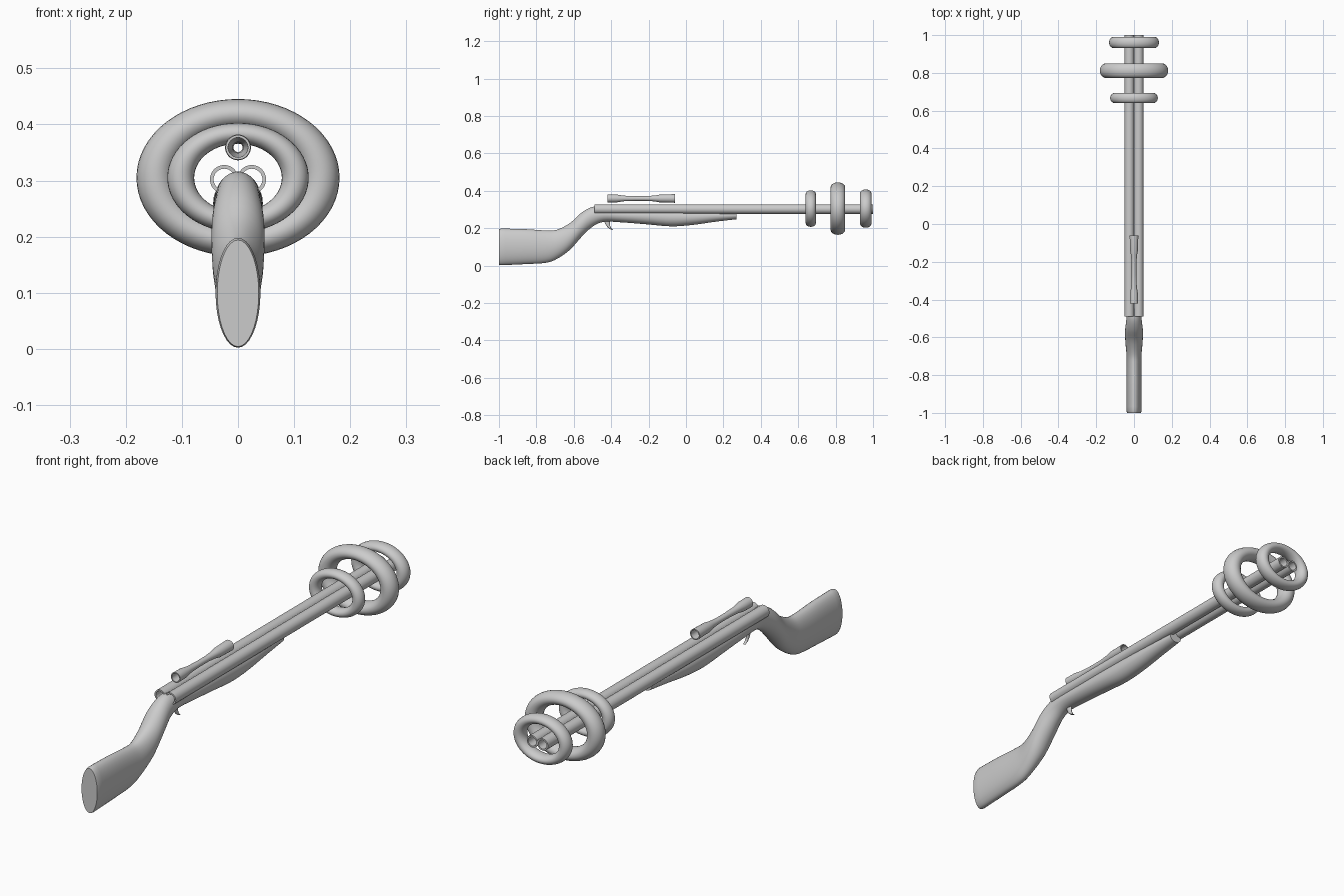
import bpy, bmesh, math
from mathutils import Vector

cube = bpy.data.objects.get("Cube")
if cube:
    bpy.data.objects.remove(cube)

grey = bpy.data.materials.new("light_grey")
grey.use_nodes = True
COLOUR = (0.6, 0.6, 0.6, 1)
grey.diffuse_color = COLOUR
grey.node_tree.nodes["Principled BSDF"].inputs["Base Color"].default_value = COLOUR


def bridge(bm, a, b):
    for i in range(len(a)):
        j = (i + 1) % len(a)
        bm.faces.new((a[i], a[j], b[j], b[i]))


def finish(bm, name, angle=40):
    bmesh.ops.recalc_face_normals(bm, faces=bm.faces)
    mesh = bpy.data.meshes.new(name)
    bm.to_mesh(mesh)
    bm.free()
    mesh.materials.append(grey)
    mesh.shade_smooth()
    mesh.set_sharp_from_angle(angle=math.radians(angle))
    obj = bpy.data.objects.new(name, mesh)
    bpy.context.collection.objects.link(obj)
    return obj


def lathe(name, profile, centre, squash=1.0, sides=48):
    """Revolve a closed (radius, y) profile around the y axis."""
    bm = bmesh.new()
    rings = []
    for k in range(sides):
        a = 2 * math.pi * k / sides
        rings.append([bm.verts.new((centre[0] + r * math.cos(a), centre[1] + y,
                                    centre[2] + r * math.sin(a) * squash))
                      for r, y in profile])
    for k in range(sides):
        bridge(bm, rings[k], rings[(k + 1) % sides])
    return finish(bm, name)


def smooth_path(points, steps):
    """Catmull-Rom interpolation through the points."""
    pts = [Vector(p) for p in points]
    out = []
    for i in range(len(pts) - 1):
        a, b, c, d = pts[max(i - 1, 0)], pts[i], pts[i + 1], pts[min(i + 2, len(pts) - 1)]
        for s in range(steps):
            t = s / steps
            out.append(b + (c - a) * (t / 2) + (2 * a - 5 * b + 4 * c - d) * (t * t / 2)
                       + (3 * b - a - 3 * c + d) * (t ** 3 / 2))
    return out + [pts[-1]]


def loft(name, stations, sides=36):
    """Skin elliptical sections given as (y, top, bottom, half width)."""
    bm = bmesh.new()
    rings = []
    for y, top, bottom, half in stations:
        ring = []
        for k in range(sides):
            a = 2 * math.pi * k / sides
            ring.append(bm.verts.new((half * math.cos(a), y,
                                      (top + bottom) / 2 + (top - bottom) / 2 * math.sin(a))))
        rings.append(ring)
    for a, b in zip(rings, rings[1:]):
        bridge(bm, a, b)
    bm.faces.new(rings[0])
    bm.faces.new(rings[-1])
    return finish(bm, name)


# Wooden body: butt, curved neck and fore-end in one skin
body = [
    (-0.99, 0.198, 0.002, 0.040),
    (-0.86, 0.195, 0.008, 0.040),
    (-0.75, 0.188, 0.015, 0.039),
    (-0.69, 0.192, 0.036, 0.040),
    (-0.62, 0.228, 0.085, 0.046),
    (-0.56, 0.282, 0.152, 0.047),
    (-0.50, 0.314, 0.208, 0.040),
    (-0.44, 0.312, 0.234, 0.040),
    (-0.34, 0.305, 0.231, 0.042),
    (-0.20, 0.305, 0.220, 0.044),
    (-0.08, 0.305, 0.210, 0.044),
    (0.03, 0.300, 0.217, 0.042),
    (0.16, 0.295, 0.235, 0.035),
    (0.27, 0.290, 0.248, 0.028),
]
loft("stock", [(-1.0, 0.194, 0.004, 0.037)] + [tuple(v) for v in smooth_path(body, 4)])

# Twin hollow barrels
for side, x in (("left", 0.0245), ("right", -0.0245)):
    lathe(side + "_barrel", [(0.0255, -0.49), (0.0255, 1.0), (0.019, 1.0), (0.019, -0.49)],
          (x, 0, 0.302))

# Three oval rings around the muzzle: outer half width, thickness radius, y
for name, outer, depth, y in (("rear_ring", 0.126, 0.027, 0.667),
                              ("middle_ring", 0.181, 0.039, 0.812),
                              ("front_ring", 0.132, 0.030, 0.961)):
    tube = outer * 0.19
    circle = [(outer - tube + tube * math.cos(t * math.pi / 12), depth * math.sin(t * math.pi / 12))
              for t in range(24)]
    lathe(name, circle, (0, y, 0.305), squash=0.775, sides=64)

# Hollow sight tube with a narrow waist
waist = [(0.022, -0.42), (0.021, -0.37), (0.015, -0.335), (0.0125, -0.27), (0.0125, -0.21),
         (0.016, -0.165), (0.021, -0.14), (0.023, -0.06)]
inside = [(r * 0.8 if r > 0.02 else r * 0.65, y) for r, y in reversed(waist)]
lathe("sight_tube", waist + inside, (0, 0, 0.359))

# Hooked trigger
bm = bmesh.new()
hook = smooth_path([(-0.423, 0.245, 0.016), (-0.419, 0.222, 0.012),
                    (-0.409, 0.203, 0.008), (-0.394, 0.191, 0.004)], 4)
rings = []
for y, z, r in hook:
    rings.append([bm.verts.new((0.006 * math.cos(k * math.pi / 6), y + r * math.sin(k * math.pi / 6), z))
                  for k in range(12)])
for a, b in zip(rings, rings[1:]):
    bridge(bm, a, b)
bm.faces.new(rings[0])
bm.faces.new(rings[-1])
finish(bm, "trigger")
